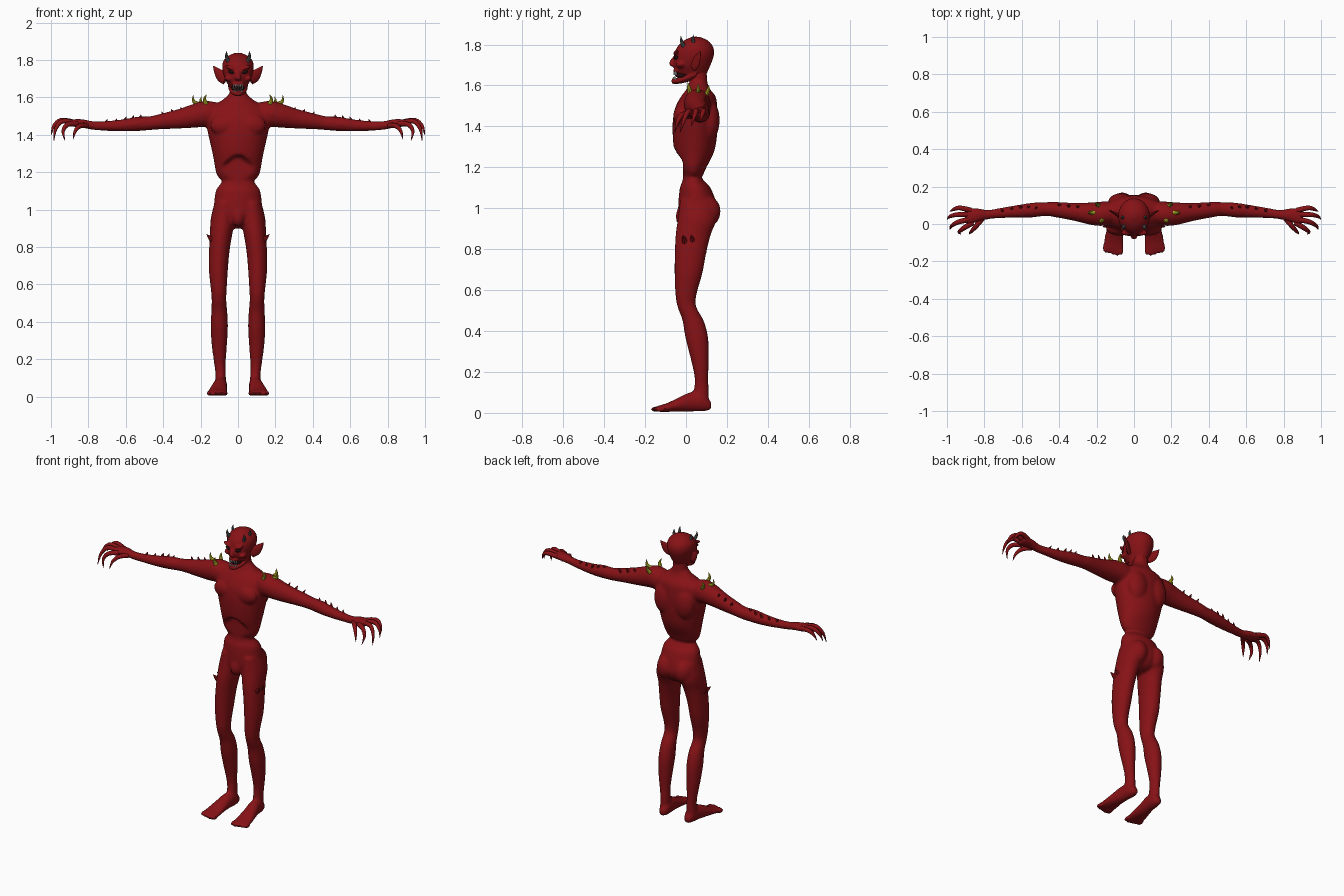
import bpy, bmesh, math
from mathutils import Vector, Matrix


def material(name, rgb):
    m = bpy.data.materials.new(name)
    m.diffuse_color = (*rgb, 1)
    return m


RED = material("red_skin", (0.24, 0.006, 0.008))
YELLOW = material("yellow_horn", (0.45, 0.42, 0.02))
GREY = material("grey_horn", (0.09, 0.1, 0.1))
WHITE = material("tooth", (0.8, 0.8, 0.75))
DARK = material("dark", (0.015, 0.004, 0.004))


def resample(rings, k):
    """Catmull-Rom interpolation of (x, y, z, a, b) rings."""
    out = []
    for i in range(len(rings) - 1):
        p = [rings[max(0, min(len(rings) - 1, i + d))] for d in (-1, 0, 1, 2)]
        for s in range(k):
            t = s / k
            out.append([0.5 * (2 * b + (c - a) * t + (2*a - 5*b + 4*c - d) * t*t
                               + (3*b - a - 3*c + d) * t**3) for a, b, c, d in zip(*p)])
    return out + [list(rings[-1])]


def loft(bm, rings, axis=None, n=16, k=4, both=True, ref=(0, 1, 0)):
    """Closed tube of elliptical rings; planes fixed by axis, or following the path."""
    rings = resample(rings, k)
    pts = [Vector(r[:3]) for r in rings]
    fixed = {'x': ((0, 1, 0), (0, 0, 1)), 'y': ((1, 0, 0), (0, 0, 1)), 'z': ((1, 0, 0), (0, 1, 0))}
    for side in ((1, -1) if both else (1,)):
        loops = []
        for i, r in enumerate(rings):
            if axis:
                u, v = map(Vector, fixed[axis])
            else:
                t = (pts[min(i + 1, len(pts) - 1)] - pts[max(i - 1, 0)]).normalized()
                u = Vector(ref)
                u = (u - t * u.dot(t)).normalized()
                v = t.cross(u)
            ring = []
            for j in range(n):
                ang = 2 * math.pi * j / n
                p = pts[i] + u * (r[3] * math.cos(ang)) + v * (r[4] * math.sin(ang))
                ring.append(bm.verts.new((p.x * side, p.y, p.z)))
            loops.append(ring)
        for a, b in zip(loops, loops[1:]):
            for j in range(n):
                bm.faces.new((a[j], a[(j + 1) % n], b[(j + 1) % n], b[j]))
        bm.faces.new(loops[0])
        bm.faces.new(loops[-1])


def spike(bm, base, tip, r, bend=(0, 0, 0), both=True, n=8):
    mid = [(a + b) / 2 + c for a, b, c in zip(base, tip, bend)]
    loft(bm, [(*base, r, r), (*mid, r * .65, r * .65), (*tip, r * .05, r * .05)],
         n=n, k=3, both=both)


def blob(bm, c, s, tilt=0.0, both=True):
    """Ellipsoid, tilted about y."""
    for side in ((1, -1) if both else (1,)):
        m = (Matrix.Translation((c[0] * side, c[1], c[2])) @ Matrix.Rotation(tilt * side, 4, 'Y')
             @ Matrix.Diagonal((*s, 1)))
        bmesh.ops.create_uvsphere(bm, u_segments=16, v_segments=10, radius=1, matrix=m)


def finish(bm, name, mat, voxel=0, smooth=3):
    bmesh.ops.recalc_face_normals(bm, faces=bm.faces[:])
    me = bpy.data.meshes.new(name)
    bm.to_mesh(me)
    bm.free()
    me.materials.append(mat)
    ob = bpy.data.objects.new(name, me)
    bpy.context.collection.objects.link(ob)
    bpy.ops.object.select_all(action='DESELECT')
    ob.select_set(True)
    bpy.context.view_layer.objects.active = ob
    if voxel:
        m = ob.modifiers.new("fuse", 'REMESH')
        m.mode, m.voxel_size = 'VOXEL', voxel
        s = ob.modifiers.new("soften", 'SMOOTH')
        s.factor, s.iterations = 0.5, smooth
        bpy.ops.object.modifier_apply(modifier="fuse")
        bpy.ops.object.modifier_apply(modifier="soften")
    bpy.ops.object.shade_smooth_by_angle(angle=math.radians(40))
    return ob


# Rib cage, with the hollow under the rib arch
body = bmesh.new()
loft(body, [(0, .035, 1.165, .10, .05), (0, .035, 1.20, .118, .065), (0, .04, 1.27, .13, .095),
            (0, .043, 1.34, .145, .107), (0, .045, 1.42, .163, .11), (0, .05, 1.49, .172, .103),
            (0, .06, 1.545, .15, .085), (0, .06, 1.585, .085, .055), (0, .06, 1.62, .045, .042)],
     'z', n=48, k=6, both=False)
for v in body.verts:
    if v.co.y < 0.02 and v.co.z < 1.29 - 10 * v.co.x ** 2:
        v.co.y = max(v.co.y, -0.015)
blob(body, (.075, -.025, 1.45), (.075, .038, .055))
blob(body, (.07, .115, 1.43), (.07, .05, .10))
# Waist and pelvis
loft(body, [(0, .03, 1.25, .078, .045), (0, .03, 1.16, .083, .045), (0, .037, 1.13, .10, .055),
            (0, .045, 1.10, .119, .075), (0, .055, 1.03, .128, .092), (0, .06, .97, .125, .095),
            (0, .06, .92, .08, .07), (0, .06, .90, .03, .04)], 'z', n=32, both=False)
blob(body, (.062, .095, .985), (.062, .075, .08))
blob(body, (0, -.02, .96), (.035, .03, .05), both=False)
# Legs
loft(body, [(.07, .055, 1.04, .055, .085), (.08, .055, .95, .066, .095), (.09, .035, .87, .06, .086),
            (.10, .022, .78, .055, .077), (.105, .012, .68, .051, .068), (.103, .0, .58, .043, .052),
            (.102, .004, .52, .039, .046), (.10, .035, .45, .043, .052), (.10, .052, .37, .046, .056),
            (.10, .065, .28, .041, .046), (.097, .075, .18, .031, .034), (.093, .075, .12, .028, .035),
            (.095, .07, .05, .032, .04)], 'z', n=24)
blob(body, (.102, -.028, .56), (.03, .022, .04))
# Feet and toes
loft(body, [(.09, .123, .035, .018, .018), (.09, .09, .05, .032, .042), (.095, .03, .055, .037, .048),
            (.103, -.03, .042, .044, .036), (.108, -.09, .027, .053, .022),
            (.11, -.135, .02, .055, .015)], 'y', n=24)
for i in range(5):
    blob(body, (.067 + i * .022, -.145 + abs(i - 1) * .006, .018), (.013, .028, .014))
# Arms and palms
loft(body, [(.10, .06, 1.50, .06, .07), (.17, .055, 1.512, .065, .07), (.23, .055, 1.503, .06, .065),
            (.32, .065, 1.485, .048, .052), (.42, .077, 1.47, .041, .041), (.47, .08, 1.462, .037, .037),
            (.54, .075, 1.458, .039, .038), (.62, .068, 1.45, .034, .032), (.72, .058, 1.447, .027, .025),
            (.78, .05, 1.45, .025, .023), (.83, .048, 1.46, .035, .023), (.88, .042, 1.463, .044, .02),
            (.905, .04, 1.463, .036, .012)], 'x', n=24)
# Neck
loft(body, [(0, .065, 1.56, .06, .05), (0, .06, 1.62, .045, .045), (0, .055, 1.70, .045, .045)],
     'z', both=False)
finish(body, "body", RED, 0.009)

# Head: skull, jaw, nose, cheeks, brows
head = bmesh.new()
loft(head, [(0, .03, 1.655, .046, .07), (0, .03, 1.70, .07, .09), (0, .04, 1.75, .083, .097),
            (0, .045, 1.79, .08, .087), (0, .048, 1.82, .056, .058), (0, .048, 1.838, .016, .017)],
     'z', n=32, both=False)
loft(head, [(0, .05, 1.66, .055, .028), (0, .0, 1.635, .047, .02), (0, -.045, 1.622, .032, .015),
            (0, -.07, 1.622, .017, .013)], 'y', both=False)
loft(head, [(0, -.05, 1.745, .01, .01), (0, -.066, 1.72, .013, .013), (0, -.068, 1.70, .018, .012),
            (0, -.055, 1.69, .012, .01)], 'z', both=False)
blob(head, (.052, -.025, 1.70), (.022, .025, .014), -.4)
blob(head, (.037, -.046, 1.757), (.034, .016, .011), -.35)
blob(head, (0, -.045, 1.672), (.032, .018, .012), both=False)
finish(head, "head", RED, 0.0055, 2)

# Pointed ears
ears = bmesh.new()
loft(ears, [(.065, .035, 1.695, .03, .012), (.09, .05, 1.715, .032, .009),
            (.112, .062, 1.74, .02, .006), (.132, .072, 1.768, .002, .002)], n=12, ref=(0, 0, 1))
finish(ears, "ears", RED)

# Clawed fingers and thumb
fingers = bmesh.new()
for path in (((.87, .072, 1.465), (.93, .086, 1.476), (.965, .078, 1.455), (.985, .066, 1.415)),
             ((.88, .05, 1.465), (.945, .05, 1.477), (.985, .04, 1.447), (.998, .025, 1.40)),
             ((.88, .025, 1.465), (.94, .01, 1.472), (.975, -.01, 1.43), (.984, -.03, 1.368)),
             ((.86, .008, 1.46), (.91, -.022, 1.455), (.935, -.042, 1.42), (.925, -.055, 1.368)),
             ((.81, .03, 1.45), (.845, -.012, 1.447), (.87, -.04, 1.42), (.882, -.055, 1.375))):
    loft(fingers, [(*p, r, r) for p, r in zip(path, (.015, .013, .009, .001))], n=10, ref=(.3, 1, .2))
finish(fingers, "fingers", RED)

# Spines along the arms and on the outer thighs
spines = bmesh.new()
for x, y, z in ((.29, .085, 1.525), (.34, .09, 1.515), (.39, .095, 1.50), (.53, .08, 1.485),
                (.57, .085, 1.48), (.61, .085, 1.474), (.66, .075, 1.464), (.71, .065, 1.462)):
    spike(spines, (x, y, z - .012), (x - .012 + .03 * (x < .5), y + .012, z + .024), .012)
for y in (-.005, .035):
    spike(spines, (.135, y, .835), (.168, y - .01, .868), .016)
finish(spines, "skin_spines", RED)

# Shoulder horns
shoulder = bmesh.new()
spike(shoulder, (.205, .06, 1.56), (.24, .06, 1.612), .014, (.014, 0, -.008))
spike(shoulder, (.17, .02, 1.565), (.168, .008, 1.617), .013, (.01, 0, 0))
spike(shoulder, (.185, .095, 1.55), (.195, .11, 1.605), .013, (.01, .006, 0))
finish(shoulder, "shoulder_horns", YELLOW)

# Head horns
horns = bmesh.new()
spike(horns, (.05, -.01, 1.79), (.06, -.025, 1.842), .012, (.006, -.004, 0))
spike(horns, (.052, .04, 1.80), (.06, .036, 1.848), .012, (.006, -.004, 0))
finish(horns, "head_horns", GREY)

# Eyes
eyes = bmesh.new()
blob(eyes, (.034, -.047, 1.735), (.02, .013, .009), -.3)
finish(eyes, "eyes", DARK)

# Mouth lining and teeth
mouth = bmesh.new()
blob(mouth, (0, -.02, 1.648), (.035, .03, .015), both=False)
finish(mouth, "mouth", DARK)
teeth = bmesh.new()
for x, length in ((.005, .011), (.014, .012), (.024, .022)):
    y = -.058 + 14 * x * x
    spike(teeth, (x, y, 1.668), (x, y - .002, 1.662 - length), .0045, n=6)
    spike(teeth, (x * .85, y - .002, 1.63), (x * .85, y - .004, 1.636 + length * .7), .004, n=6)
finish(teeth, "teeth", WHITE)
